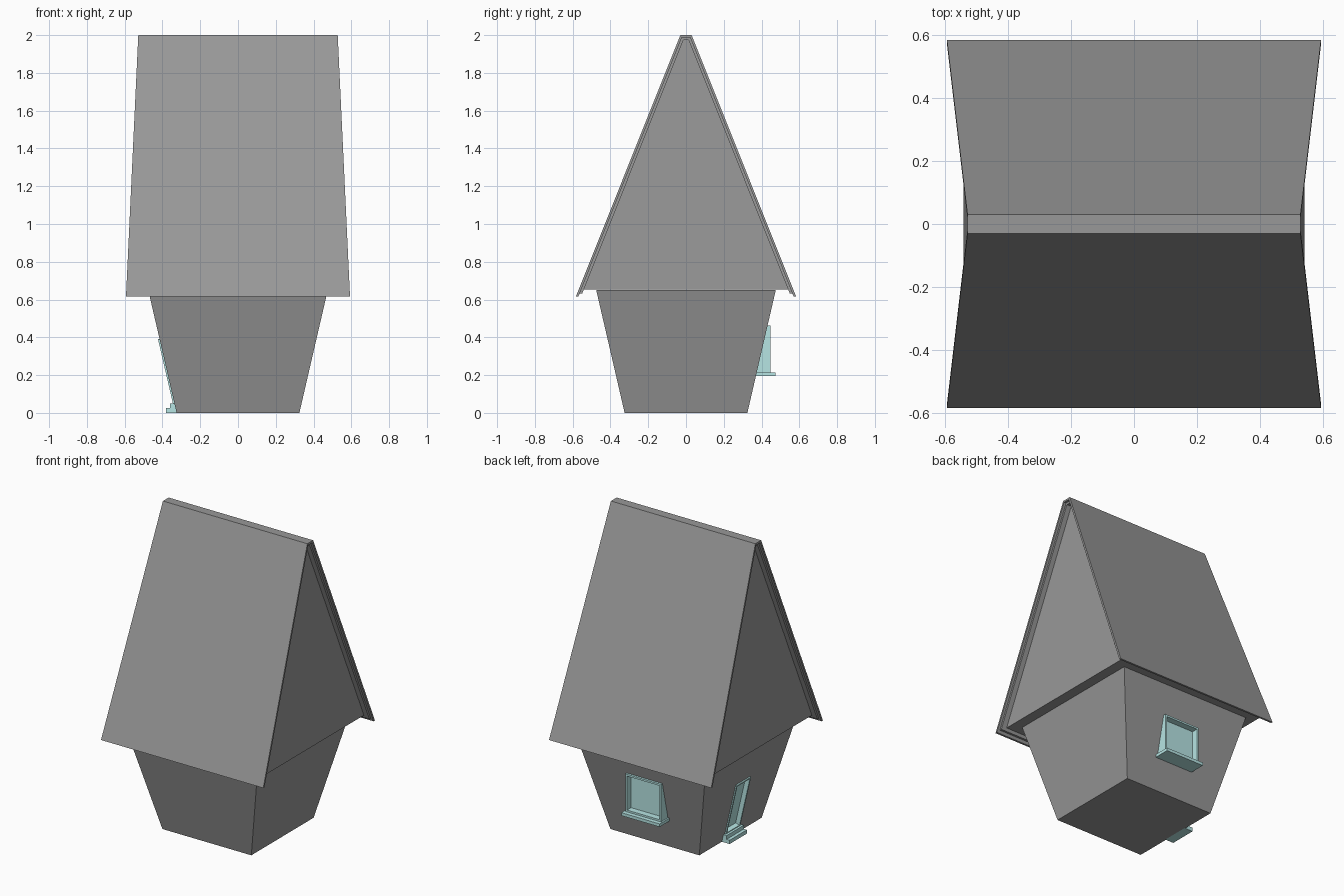
import bpy, bmesh
from mathutils import Matrix, Vector

if "Cube" in bpy.data.objects:
    bpy.data.objects.remove(bpy.data.objects["Cube"])


def material(name, *rgb):
    mat = bpy.data.materials.new(name)
    mat.diffuse_color = (*rgb, 1)
    mat.use_nodes = True
    mat.node_tree.nodes["Principled BSDF"].inputs["Base Color"].default_value = mat.diffuse_color
    return mat


teal = material("teal_trim", 0.47, 0.78, 0.77)
grey = material("dark_grey", 0.316, 0.316, 0.316)


def finish(name, bm, mat=grey):
    bmesh.ops.recalc_face_normals(bm, faces=bm.faces[:])
    me = bpy.data.meshes.new(name)
    bm.to_mesh(me)
    bm.free()
    ob = bpy.data.objects.new(name, me)
    bpy.context.collection.objects.link(ob)
    me.materials.append(mat)
    return ob


def add_box(bm, lo, hi, matrix=Matrix()):
    lo, hi = Vector(lo), Vector(hi)
    local = Matrix.Translation((lo + hi) / 2) @ Matrix.Diagonal((*(hi - lo), 1))
    bmesh.ops.create_cube(bm, size=1, matrix=matrix @ local)


def loft_x(name, profile, x_at):
    """Extrude a (y, z) profile across x, with the ends leaning as x_at(z)."""
    bm = bmesh.new()
    ends = [[bm.verts.new((s * x_at(z), y, z)) for y, z in profile] for s in (-1, 1)]
    n = len(profile)
    for end in ends:
        bm.faces.new(end)
    for i in range(n):
        j = (i + 1) % n
        bm.faces.new((ends[0][i], ends[0][j], ends[1][j], ends[1][i]))
    return finish(name, bm)


# Walls flaring outward towards the eaves
BASE, FLARE = 0.325, 0.231
bm = bmesh.new()
add_box(bm, (-BASE, -BASE, 0), (BASE, BASE, 0.65))
for v in bm.verts:
    if v.co.z > 0.3:
        k = (BASE + FLARE * 0.65) / BASE
        v.co.x *= k
        v.co.y *= k
walls = finish("walls", bm)


def framed_panel(name, half_w, v0, v1, n0, n1, border, panel_n, matrix):
    """Frame of four bars round a panel recessed in the wall (across, up, out)."""
    bm = bmesh.new()
    for s in (-1, 1):
        a, b = sorted((s * half_w, s * (half_w - border)))
        add_box(bm, (a, v0, n0), (b, v1, n1), matrix)
    inner = half_w - border
    add_box(bm, (-inner, v0, n0), (inner, v0 + border, n1), matrix)
    add_box(bm, (-inner, v1 - border, n0), (inner, v1, n1), matrix)
    add_box(bm, (-inner, v0 + border, n0), (inner, v1 - border, panel_n), matrix)
    finish(name, bm, teal)
    # Opening in the wall, hidden behind the frame bars
    bm = bmesh.new()
    e = border / 2
    add_box(bm, (-half_w + e, v0 + e, panel_n - 0.004),
            (half_w - e, v1 - e, n1 + 0.1), matrix)
    cutter = finish(name + "_cutter", bm)
    cutter.hide_render = True
    cutter.display_type = 'WIRE'
    mod = walls.modifiers.new(name + "_opening", 'BOOLEAN')
    mod.operation = 'DIFFERENCE'
    mod.solver = 'EXACT'
    mod.object = cutter


def axes(across, up, out, origin):
    m = Matrix((across, up, out)).transposed().to_4x4()
    m.translation = origin
    if m.determinant() < 0:
        m = m @ Matrix.Diagonal((-1, 1, 1, 1))
    return m


# Steep roof: gabled attic and two overhanging layers
def side(z, inset):
    return 0.03 + 0.3995 * (2 - z) - inset, z


def mirrored(points):
    return [(-y, z) for y, z in reversed(points)]


def lean(bottom):
    return lambda z: bottom - 0.047 * (z - 0.615)


def roof_layer(name, z_low, z_top, inset, thick, x_low):
    over = [side(z_low, inset), side(z_top, inset)]
    under = [side(z_top - thick, inset + thick), side(z_low, inset + thick)]
    loft_x(name, over + mirrored(over) + mirrored(under) + under, lean(x_low))


roof_layer("roof_outer_layer", 0.615, 2.0, 0, 0.013, 0.593)
roof_layer("roof_inner_layer", 0.633, 1.987, 0.013, 0.014, 0.577)
attic = [side(0.652, 0.027), side(1.973, 0.027)]
loft_x("attic", attic + mirrored(attic), lean(0.543))

# Back window: upright box frame with sill
back = axes((1, 0, 0), (0, 0, 1), (0, 1, 0), (0, 0, 0))
framed_panel("back_window", 0.13, 0.215, 0.463, 0.36, 0.447, 0.012, 0.405, back)
bm = bmesh.new()
add_box(bm, (-0.14, 0.35, 0.195), (0.14, 0.475, 0.215))
finish("window_sill", bm, teal)

# Left door leaning with the wall
slant = Vector((-FLARE, 0, 1)).normalized()
out = Vector((-1, 0, -FLARE)).normalized()
left = axes((0, 1, 0), slant, out, (-BASE, 0, 0))
framed_panel("door", 0.075, 0.05, 0.403, -0.04, 0.008, 0.01, -0.022, left)

# Door steps
bm = bmesh.new()
add_box(bm, (-0.382, -0.09, 0), (-0.32, 0.09, 0.025))
add_box(bm, (-0.36, -0.09, 0.025), (-0.32, 0.09, 0.05))
finish("door_steps", bm, teal)
